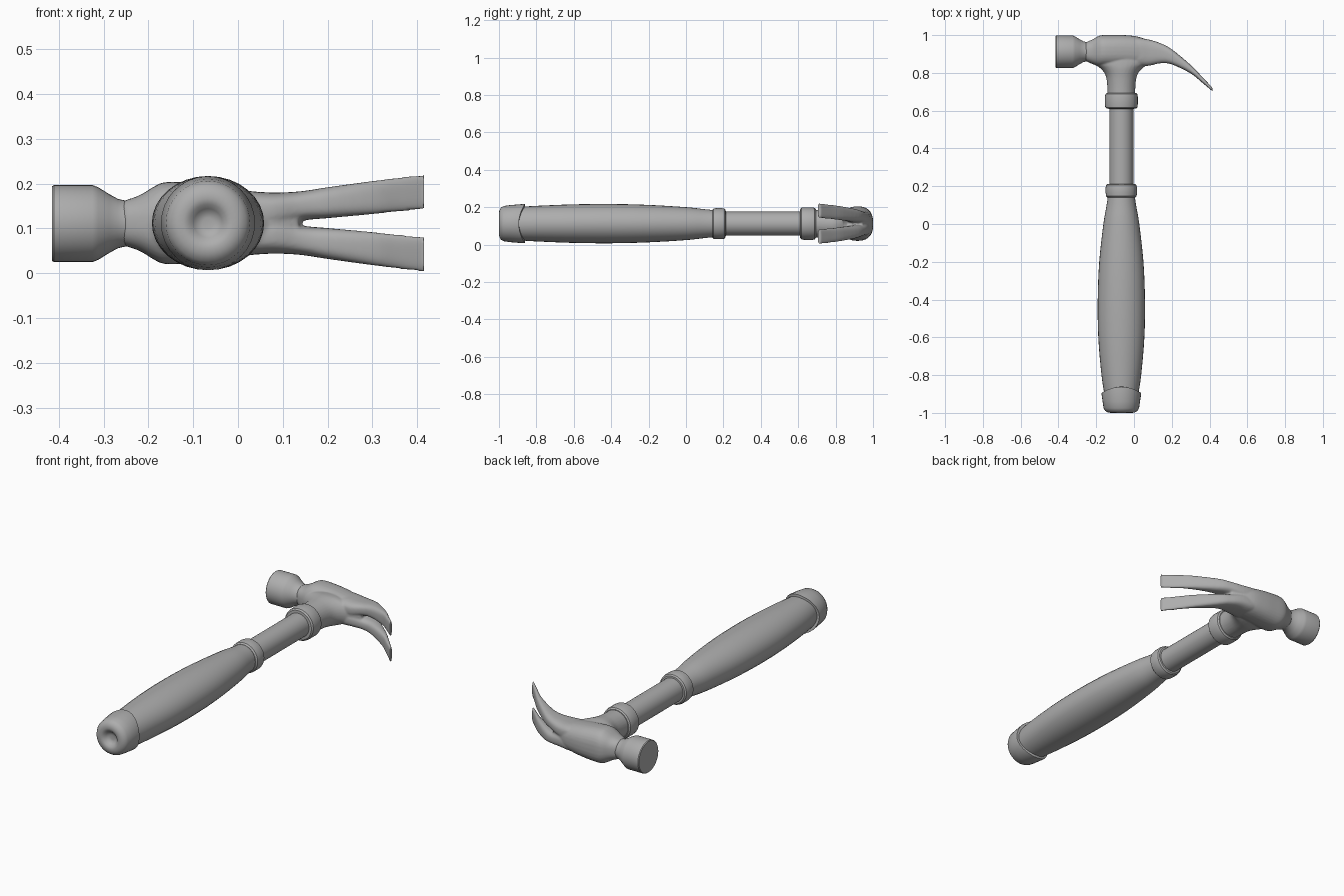
import bpy, bmesh, math
from mathutils import Vector

if "Cube" in bpy.data.objects:
    bpy.data.objects.remove(bpy.data.objects["Cube"])

AX, AZ = -0.067, 0.112          # handle axis position (x, z)

metal = bpy.data.materials.new("plain_grey")
metal.diffuse_color = (0.42, 0.42, 0.42, 1)
metal.use_nodes = True
metal.node_tree.nodes["Principled BSDF"].inputs["Base Color"].default_value = metal.diffuse_color


def smooth_rows(rows, steps):
    """Catmull-Rom resampling of a station table."""
    out = []
    for i in range(len(rows) - 1):
        p = [Vector(rows[max(0, min(len(rows) - 1, i + k))]) for k in (-1, 0, 1, 2)]
        for s in range(steps):
            t = s / steps
            out.append(0.5 * (2 * p[1] + (p[2] - p[0]) * t
                              + (2 * p[0] - 5 * p[1] + 4 * p[2] - p[3]) * t * t
                              + (3 * p[1] - p[0] - 3 * p[2] + p[3]) * t ** 3))
    out.append(Vector(rows[-1]))
    return out


def loft(bm, rows, axis, sides=32, power=2.0, steps=1, wave=None):
    """rows: (position, centre u, centre v, radius u, radius v); axis x: u=y, axis y: u=x; v=z."""
    rings = []
    for t, cu, cv, ru, rv in (smooth_rows(rows, steps) if steps > 1 else rows):
        ring = []
        for k in range(sides):
            a = 2 * math.pi * k / sides
            c, s = math.cos(a), math.sin(a)
            u = cu + ru * math.copysign(abs(c) ** (2 / power), c)
            v = cv + rv * math.copysign(abs(s) ** (2 / power), s)
            w = t + (wave(t, a) if wave else 0)
            ring.append(bm.verts.new((w, u, v) if axis == 'x' else (u, w, v)))
        rings.append(ring)
    for r0, r1 in zip(rings, rings[1:]):
        for k in range(sides):
            j = (k + 1) % sides
            bm.faces.new((r0[k], r0[j], r1[j], r1[k]))
    bm.faces.new(rings[0])
    bm.faces.new(rings[-1])


def finish(name, bm, angle=35):
    bmesh.ops.recalc_face_normals(bm, faces=bm.faces[:])
    me = bpy.data.meshes.new(name)
    bm.to_mesh(me)
    bm.free()
    me.materials.append(metal)
    ob = bpy.data.objects.new(name, me)
    bpy.context.collection.objects.link(ob)
    bpy.ops.object.select_all(action='DESELECT')
    ob.select_set(True)
    bpy.context.view_layer.objects.active = ob
    bpy.ops.object.shade_smooth_by_angle(angle=math.radians(angle))
    return ob


def handle_part(name, table, **kw):
    """Part around the handle axis; table: (y, radius x, radius z)."""
    bm = bmesh.new()
    loft(bm, [(y, AX, AZ, rx, rz) for y, rx, rz in table], 'y', **kw)
    return finish(name, bm)


# Swelling grip
handle_part("grip", [(-.91, .088, .088), (-.8, .105, .095), (-.6, .122, .103),
                     (-.4, .125, .105), (-.2, .117, .1), (0, .095, .088),
                     (.1, .078, .077), (.17, .068, .07)], steps=4)

# End cap with a wavy rim and a dimple in the end
cap = [(-.975, .012), (-.977, .022), (-.985, .032), (-.996, .042), (-1, .055), (-.998, .07),
       (-.99, .085), (-.975, .094), (-.94, .099), (-.885, .105), (-.878, .104), (-.876, .08)]
handle_part("end_cap", [(y, r, r) for y, r in cap],
            wave=lambda t, a: -0.016 * math.cos(2 * a) if t > -.9 else 0)


# Rounded rings at both ends of the bare shaft
def ring(name, y0, y1, r):
    t = [(y0, r - .022), (y0 + .001, r - .009), (y0 + .008, r - .002), (y0 + .025, r),
         (y1 - .02, r), (y1 - .007, r - .003), (y1 - .001, r - .01), (y1, r - .022)]
    handle_part(name, [(y, q, q) for y, q in t])


ring("grip_ring", .14, .213, .083)
ring("head_collar", .61, .695, .087)
handle_part("shaft", [(.15, .064, .064), (.67, .064, .064)])

# Striking face with its waist
bm = bmesh.new()
face = [(-.415, .083), (-.411, .0862), (-.325, .0862), (-.312, .081), (-.288, .066),
        (-.268, .055), (-.25, .051), (-.235, .051)]
loft(bm, [(x, .912, AZ - .001, r, r) for x, r in face], 'x')
finish("striking_face", bm)

# Head: body, socket and two mirrored claws fused into one skin
bm = bmesh.new()
body = [(-.255, .912, .05, .05), (-.22, .912, .065, .062), (-.19, .915, .079, .08),
        (-.165, .917, .083, .091), (-.12, .917, .084, .091), (-.05, .917, .083, .084),
        (.02, .913, .079, .073), (.08, .906, .064, .058), (.135, .902, .042, .025)]
loft(bm, [(x, cy, AZ, ry, rz) for x, cy, ry, rz in body], 'x', power=2.5, steps=4)

socket = [(.66, .074, .074), (.72, .074, .074), (.77, .079, .076), (.80, .09, .079),
          (.825, .112, .081), (.845, .14, .08), (.87, .15, .077), (.91, .1, .07)]
loft(bm, [(y, AX, AZ, rx, rz) for y, rx, rz in socket], 'y', steps=4)

# claw rows: x, top y, bottom y, inner z offset, outer z offset
claw = [(-.05, .985, .845, -.02, .066), (.02, .985, .837, -.02, .071),
        (.08, .976, .838, -.012, .068), (.14, .957, .851, .005, .071),
        (.2, .925, .845, .011, .080), (.3, .842, .797, .02, .094),
        (.36, .78, .749, .026, .102), (.415, .722, .703, .030, .109)]
for side in (1, -1):
    loft(bm, [(x, (a + b) / 2, AZ + side * (i + o) / 2, (a - b) / 2, (o - i) / 2)
              for x, a, b, i, o in claw], 'x', power=2.8, steps=4)
head = finish("claw_head", bm)
m = head.modifiers.new("fuse", 'REMESH')
m.mode = 'VOXEL'
m.voxel_size = 0.005
m.use_smooth_shade = True
m = head.modifiers.new("soften", 'SMOOTH')
m.factor = 0.5
m.iterations = 4
